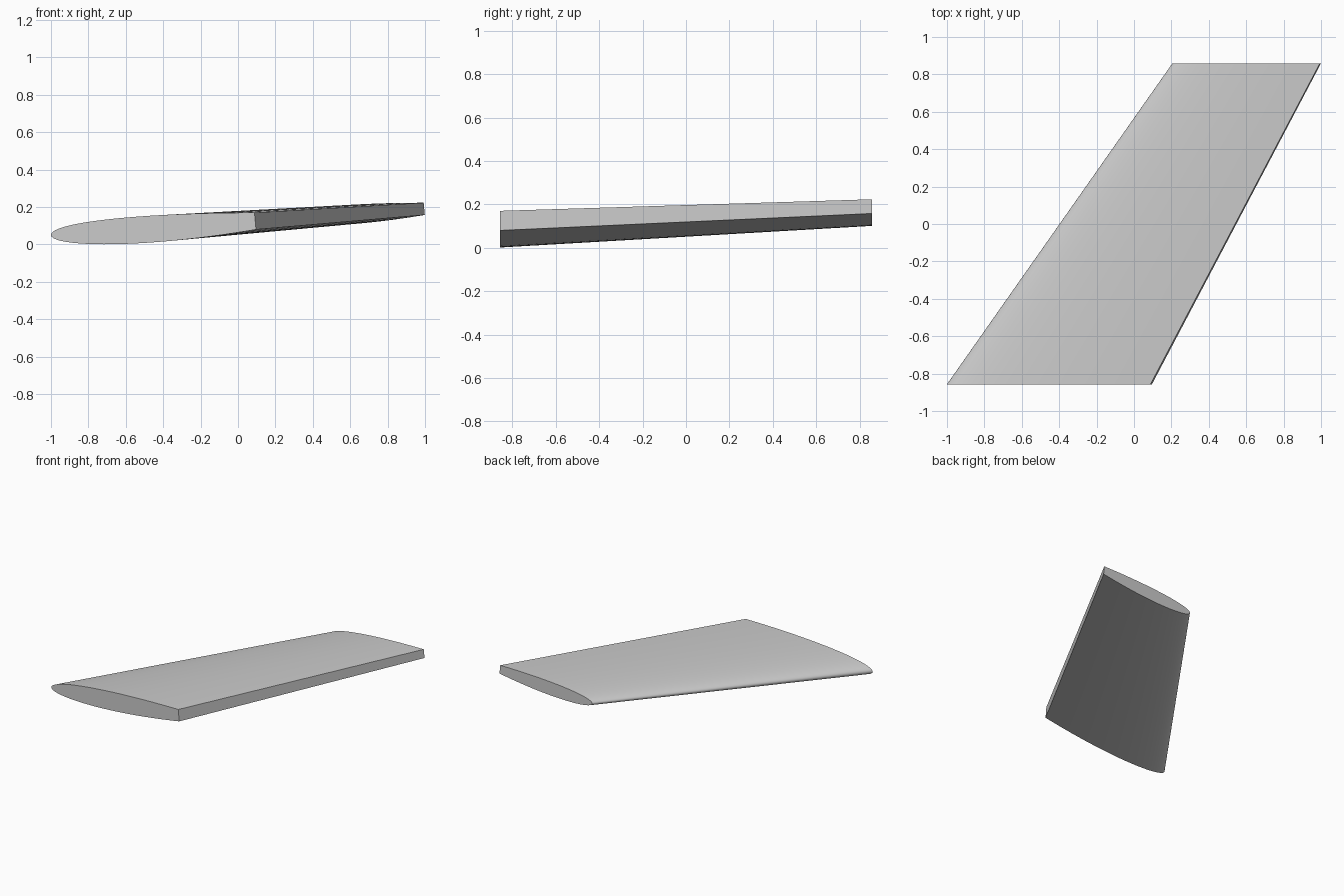
import bpy
import math
from mathutils import Vector
from mathutils.geometry import interpolate_bezier

if "Cube" in bpy.data.objects:
    bpy.data.objects.remove(bpy.data.objects["Cube"], do_unlink=True)

# Plain grey material
grey = bpy.data.materials.new("plain_grey")
grey.use_nodes = True
colour = (0.6, 0.6, 0.6, 1)
grey.diffuse_color = colour
grey.node_tree.nodes["Principled BSDF"].inputs["Base Color"].default_value = colour

# Aerofoil section (x, z): rounded nose, blunt trailing edge
STEPS = 24


def curve(*points):
    return interpolate_bezier(*[Vector(p) for p in points], STEPS)


upper = curve((-1, 0.05), (-1.005, 0.12), (-0.5, 0.17), (0.088, 0.17))
lower = curve((-1, 0.05), (-0.997, -0.01), (-0.55, -0.03), (0.096, 0.08))
section = upper[::-1] + lower[1:]
count = len(section)


# Place the section at one end of the wing
def station(y, scale, nose_x, lift):
    return [(nose_x + (p[0] + 1) * scale, y, lift + p[1] * scale) for p in section]


verts = station(-0.857, 1, -1, 0) + station(0.857, 0.725, 0.204, 0.1)

# Skin between the two ends, then flat end caps
faces = [(i, i + count, (i + 1) % count + count, (i + 1) % count) for i in range(count)]
faces += [tuple(range(count)), tuple(reversed(range(count, 2 * count)))]

mesh = bpy.data.meshes.new("wing_panel")
mesh.from_pydata(verts, [], faces)
mesh.materials.append(grey)
mesh.validate()
wing = bpy.data.objects.new("wing_panel", mesh)
bpy.context.collection.objects.link(wing)

# Consistent outward normals and smooth skin with sharp rims
bpy.ops.object.select_all(action="DESELECT")
wing.select_set(True)
bpy.context.view_layer.objects.active = wing
bpy.ops.object.mode_set(mode="EDIT")
bpy.ops.mesh.select_all(action="SELECT")
bpy.ops.mesh.normals_make_consistent(inside=False)
bpy.ops.object.mode_set(mode="OBJECT")
bpy.ops.object.shade_smooth_by_angle(angle=math.radians(35))
